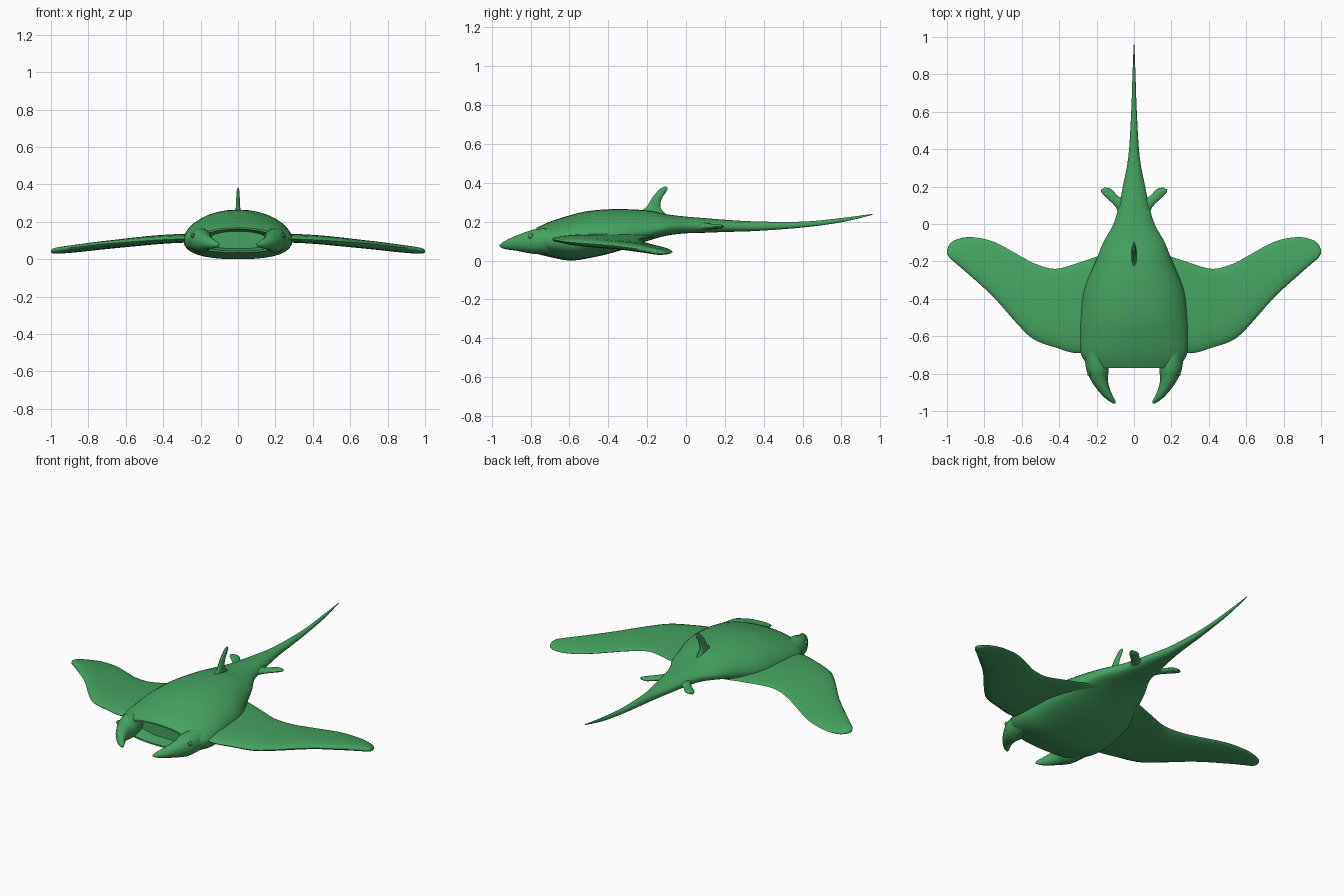
import bpy, bmesh, math
from mathutils import Vector

if "Cube" in bpy.data.objects:
    bpy.data.objects.remove(bpy.data.objects["Cube"])

green = bpy.data.materials.new("sea green")
green.diffuse_color = (0.06, 0.37, 0.12, 1)
green.use_nodes = True
green.node_tree.nodes["Principled BSDF"].inputs["Base Color"].default_value = green.diffuse_color


def smooth(stations, n=4):
    """Catmull-Rom refinement of a list of station tuples."""
    out = []
    last = len(stations) - 1
    for i in range(last):
        p0, p1 = stations[max(i - 1, 0)], stations[i]
        p2, p3 = stations[i + 1], stations[min(i + 2, last)]
        for k in range(n):
            t = k / n
            out.append(tuple(
                0.5 * (2 * b + (c - a) * t + (2 * a - 5 * b + 4 * c - d) * t * t
                       + (3 * b - a - 3 * c + d) * t ** 3)
                for a, b, c, d in zip(p0, p1, p2, p3)))
    out.append(stations[-1])
    return out


def loft(name, rings, mirror=False, angle=50):
    """Skin a row of equal rings and cap both ends."""
    bm = bmesh.new()
    vs = [[bm.verts.new(p) for p in r] for r in rings]
    n = len(vs[0])
    for a, b in zip(vs, vs[1:]):
        for i in range(n):
            j = (i + 1) % n
            bm.faces.new((a[i], a[j], b[j], b[i]))
    bm.faces.new(vs[0])
    bm.faces.new(vs[-1])
    bmesh.ops.recalc_face_normals(bm, faces=bm.faces)
    me = bpy.data.meshes.new(name)
    bm.to_mesh(me)
    bm.free()
    me.materials.append(green)
    ob = bpy.data.objects.new(name, me)
    bpy.context.collection.objects.link(ob)
    bpy.ops.object.select_all(action='DESELECT')
    ob.select_set(True)
    bpy.context.view_layer.objects.active = ob
    bpy.ops.object.shade_smooth_by_angle(angle=math.radians(angle))
    if mirror:
        ob.modifiers.new("Mirror", 'MIRROR')
    return ob


def circle(n):
    return [(math.cos(2 * math.pi * i / n), math.sin(2 * math.pi * i / n)) for i in range(n)]


def power(v, e):
    return math.copysign(abs(v) ** e, v)


# body and tail: y, half width, top z, bottom z, z of widest line
body = [(-.77, .235, .168, .035, .105), (-.70, .282, .2, .018, .11), (-.6, .292, .232, .0, .11),
        (-.5, .288, .255, .012, .115), (-.36, .27, .265, .045, .125), (-.2, .205, .258, .1, .15),
        (-.1, .165, .238, .128, .17), (0, .11, .226, .14, .18), (.1, .08, .218, .143, .18),
        (.2, .06, .21, .147, .178), (.36, .03, .201, .152, .176), (.6, .015, .2, .17, .185),
        (.8, .008, .219, .197, .208), (.96, .002, .24, .235, .2375)]


def body_ring(y, w, zt, zb, zm):
    ring = []
    for c, s in circle(32):
        if s >= 0:
            ring.append(Vector((w * power(c, .95), y, zm + (zt - zm) * s ** 1.15)))
        else:
            ring.append(Vector((w * power(c, .8), y, zm - (zm - zb) * abs(s) ** .75)))
    return ring


rings = [body_ring(*s) for s in smooth(body)]
for r in rings:
    for p in r:
        p.z = max(p.z, 0)
# mouth recess folded into the front of the body
mid = Vector((0, -.77, .105))
lip = [mid + (p - mid) * .88 for p in rings[0]]
throat = [mid + (p - mid) * .7 + Vector((0, .07, 0)) for p in rings[0]]
loft("body_and_tail", [throat, lip] + rings)

# wings: x, leading y, trailing y, leading z, trailing z, thickness
wing = [(.1, -.64, -.14, .11, .125, .05), (.29, -.69, -.205, .108, .118, .045),
        (.42, -.66, -.24, .103, .108, .046), (.53, -.62, -.212, .096, .092, .046),
        (.61, -.55, -.17, .09, .08, .044), (.75, -.392, -.095, .078, .06, .04),
        (.87, -.282, -.07, .064, .045, .036), (.95, -.212, -.083, .054, .038, .032),
        (.985, -.182, -.108, .048, .038, .026), (1.0, -.158, -.138, .044, .04, .012)]
loft("wing", [[(x, (yf + yb) / 2 - c * (yb - yf) / 2,
                (zf + zb) / 2 + c * (zf - zb) / 2 + s * t / 2 * (1 + .3 * c))
               for c, s in circle(20)]
              for x, yf, yb, zf, zb, t in smooth(wing)], mirror=True)

# head lobes beside the mouth: y, inner x, outer x, bottom z, top z
lobe = [(-.66, .15, .27, .04, .17), (-.77, .135, .257, .034, .162), (-.82, .14, .238, .04, .148),
        (-.87, .133, .208, .05, .13), (-.92, .113, .166, .057, .107),
        (-.945, .1, .135, .063, .092), (-.96, .1, .112, .072, .08)]
loft("head_lobe", [[((a + b) / 2 + c * (b - a) / 2, y, (lo + hi) / 2 + s * (hi - lo) / 2)
                    for c, s in circle(16)]
                   for y, a, b, lo, hi in smooth(lobe)], mirror=True)

# dorsal fin: z, front y, back y, thickness
dorsal = [(.21, -.27, -.06, .035), (.25, -.235, -.115, .03), (.28, -.2, -.132, .024),
          (.32, -.176, -.124, .02), (.35, -.152, -.105, .017),
          (.37, -.132, -.095, .013), (.38, -.113, -.1, .006)]
loft("dorsal_fin", [[(s * t / 2, (a + b) / 2 + c * (b - a) / 2, z) for c, s in circle(14)]
                    for z, a, b, t in smooth(dorsal)])

# pelvic fins: front edge x, y, back edge x, y, thickness
pelvic = [(.075, .0, .03, .13, .04), (.09, .075, .06, .14, .035), (.115, .11, .085, .148, .028),
          (.15, .142, .107, .172, .024), (.174, .168, .127, .19, .02), (.178, .183, .158, .195, .01)]
loft("pelvic_fin", [[((a + d) / 2 + c * (d - a) / 2, (b + e) / 2 + c * (e - b) / 2,
                      .175 + s * t / 2) for c, s in circle(14)]
                    for a, b, d, e, t in smooth(pelvic)], mirror=True)

# small eye bumps on the sides of the head
eye = [(math.cos(a), math.sin(a)) for a in (-1.5, -.8, 0, .8, 1.5)]
loft("eye", [[(.24 + .01 * s, -.8 + .014 * r * c, .125 + .014 * r * q) for c, q in circle(12)]
             for r, s in eye], mirror=True)
